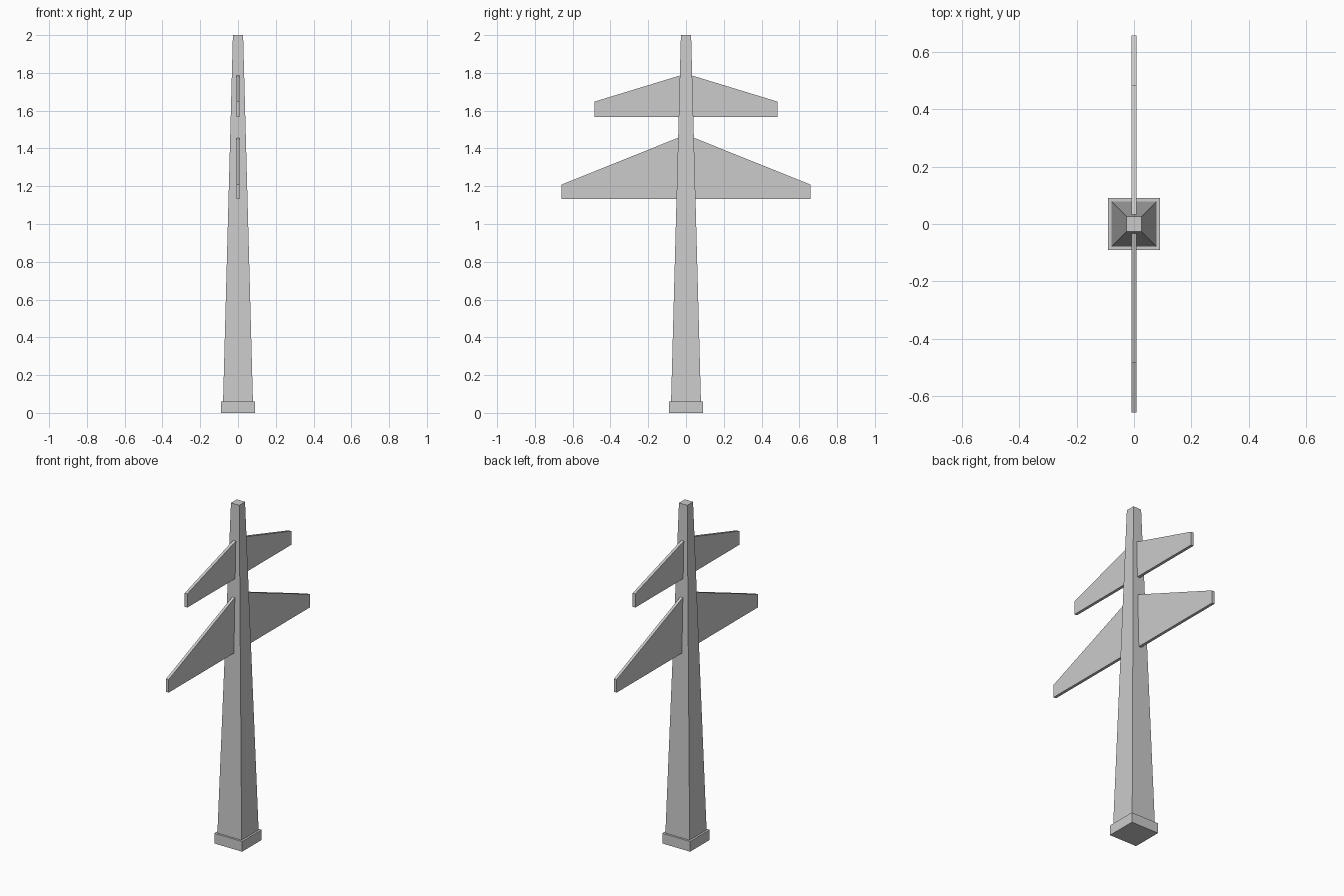
import bpy, bmesh

if "Cube" in bpy.data.objects:
    bpy.data.objects.remove(bpy.data.objects["Cube"])

BASE_TOP, TOP = 0.06, 2.0
R_BOTTOM, R_TOP = 0.079, 0.027
ARM_HALF = 0.0085


def shaft_half(z):
    return R_BOTTOM + (R_TOP - R_BOTTOM) * (z - BASE_TOP) / (TOP - BASE_TOP)


def add_object(name, bm):
    bmesh.ops.recalc_face_normals(bm, faces=bm.faces)
    mesh = bpy.data.meshes.new(name)
    bm.to_mesh(mesh)
    bm.free()
    obj = bpy.data.objects.new(name, mesh)
    bpy.context.collection.objects.link(obj)
    return obj


def tapered_box(name, half_low, half_high, z0, z1):
    bm = bmesh.new()
    bmesh.ops.create_cube(bm, size=2)
    for v in bm.verts:
        h, z = (half_high, z1) if v.co.z > 0 else (half_low, z0)
        v.co = (v.co.x * h, v.co.y * h, z)
    return add_object(name, bm)


def cross_arm(name, reach, z_low, z_tip, z_root):
    # Side profile whose inner edge follows the sloping shaft
    sink = 0.001
    profile = [(shaft_half(z_low) - sink, z_low), (reach, z_low),
               (reach, z_tip), (shaft_half(z_root) - sink, z_root)]
    bm = bmesh.new()
    face = bm.faces.new([bm.verts.new((-ARM_HALF, y, z)) for y, z in profile])
    ext = bmesh.ops.extrude_face_region(bm, geom=[face], use_keep_orig=True)
    verts = [g for g in ext["geom"] if isinstance(g, bmesh.types.BMVert)]
    bmesh.ops.translate(bm, verts=verts, vec=(2 * ARM_HALF, 0, 0))
    obj = add_object(name, bm)
    mirror = obj.modifiers.new("Mirror", "MIRROR")
    mirror.use_axis = (False, True, False)
    mirror.use_mirror_merge = False


# Foot block and tapering mast
tapered_box("base_block", 0.091, 0.091, 0, BASE_TOP)
tapered_box("mast", R_BOTTOM, R_TOP, BASE_TOP, TOP)

# Two pairs of flat tapered arms
cross_arm("lower_arms", 0.658, 1.132, 1.209, 1.457)
cross_arm("upper_arms", 0.484, 1.567, 1.648, 1.786)
